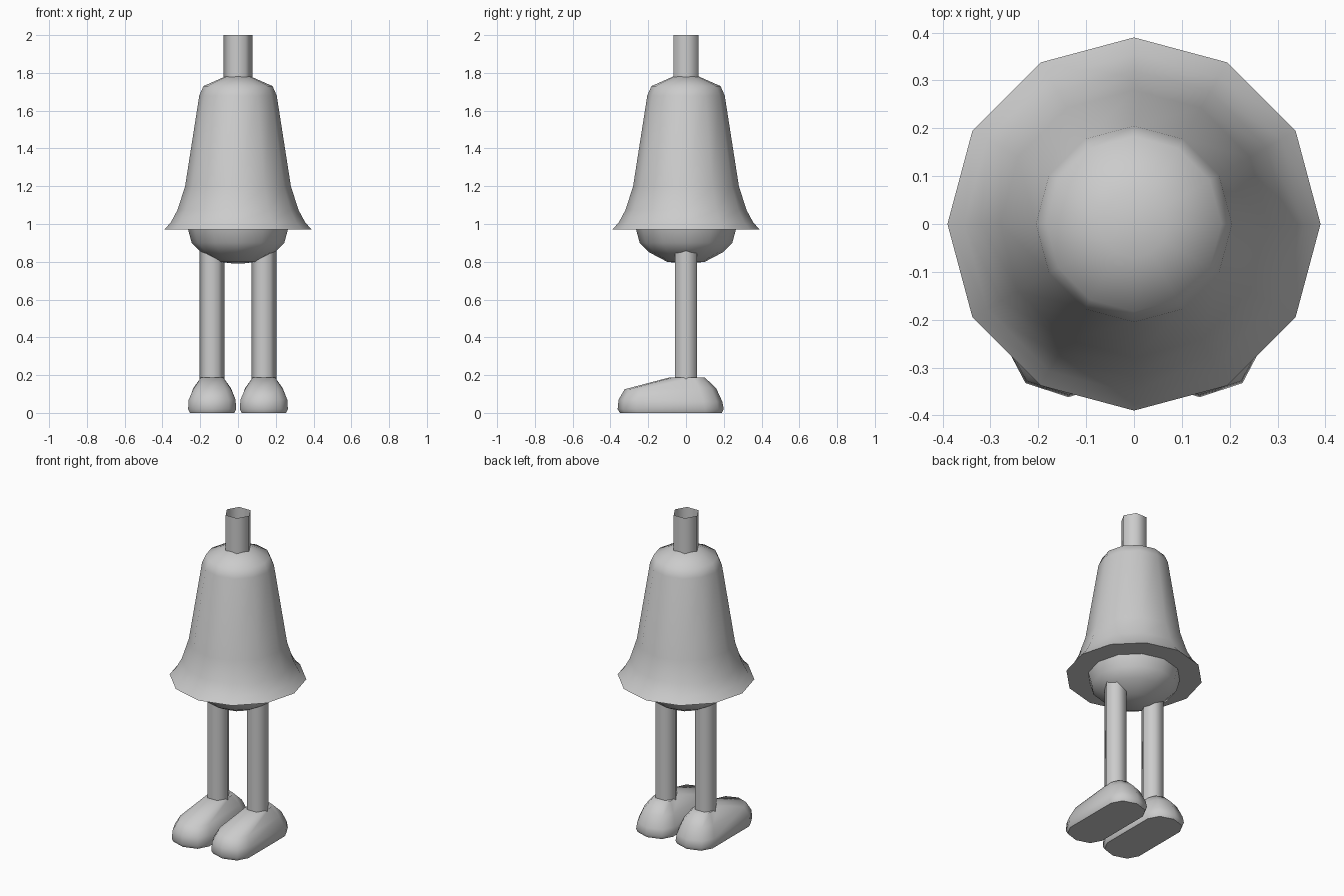
import bpy, bmesh, math

if "Cube" in bpy.data.objects:
    bpy.data.objects.remove(bpy.data.objects["Cube"])

grey = bpy.data.materials.new("plain grey")
grey.diffuse_color = (0.6, 0.6, 0.6, 1)
grey.use_nodes = True
grey.node_tree.nodes["Principled BSDF"].inputs["Base Color"].default_value = grey.diffuse_color


def loft(name, rings, cap_start=False, cap_end=False, angle=50):
    """Join rings of equal point count into one smooth-shaded skin."""
    bm = bmesh.new()
    rows = [[bm.verts.new(p) for p in ring] for ring in rings]
    n = len(rows[0])
    for a, b in zip(rows, rows[1:]):
        for i in range(n):
            j = (i + 1) % n
            bm.faces.new((a[i], a[j], b[j], b[i]))
    if cap_start:
        bm.faces.new(rows[0][::-1])
    if cap_end:
        bm.faces.new(rows[-1])
    mesh = bpy.data.meshes.new(name)
    bm.to_mesh(mesh)
    bm.free()
    mesh.materials.append(grey)
    ob = bpy.data.objects.new(name, mesh)
    bpy.context.collection.objects.link(ob)
    bpy.ops.object.select_all(action='DESELECT')
    ob.select_set(True)
    bpy.context.view_layer.objects.active = ob
    bpy.ops.object.shade_smooth_by_angle(angle=math.radians(angle))
    return ob


def circle(r, z, n, cx=0):
    return [(cx + r * math.cos(math.tau * i / n), r * math.sin(math.tau * i / n), z)
            for i in range(n)]


def sole(cx, hw, y_front, y_back, arc, z_front, z_back):
    """Long rounded outline, five points at each end."""
    pts = []
    for i in range(5):
        t = math.pi * i / 4
        pts.append((cx + hw * math.cos(t), y_back - arc + arc * math.sin(t), z_back))
    for i in range(5):
        t = math.pi + math.pi * i / 4
        pts.append((cx + hw * math.cos(t), y_front + arc + arc * math.sin(t), z_front))
    return pts


# Bell with a flared rim and a flat underside
bell = [(0.39, 0.97), (0.355, 1.01), (0.32, 1.075), (0.28, 1.2),
        (0.205, 1.68), (0.183, 1.73), (0.07, 1.78)]
loft("bell", [circle(r, z, 12) for r, z in bell], True, True)

# Open six-sided neck tube
loft("neck", [circle(0.077, z, 6) for z in (1.76, 2.0)], angle=65)

# Round belly below the rim
belly = [(0.02, 0.79), (0.10, 0.80), (0.195, 0.85), (0.245, 0.90), (0.264, 0.97)]
loft("belly", [circle(r, z, 12) for r, z in belly], True, True)

# Legs and shoes
for side, x in (("left", -0.137), ("right", 0.137)):
    loft(side + "_leg", [circle(0.066, z, 6, x) for z in (0.17, 0.87)], True, True, 65)
    loft(side + "_shoe", [
        sole(x, 0.118, -0.35, 0.19, 0.09, 0.0, 0.0),
        sole(x, 0.127, -0.362, 0.20, 0.10, 0.02, 0.02),
        sole(x, 0.124, -0.357, 0.192, 0.10, 0.07, 0.06),
        sole(x, 0.10, -0.325, 0.16, 0.09, 0.125, 0.13),
        sole(x, 0.06, -0.09, 0.10, 0.06, 0.187, 0.187),
    ], True, True)
